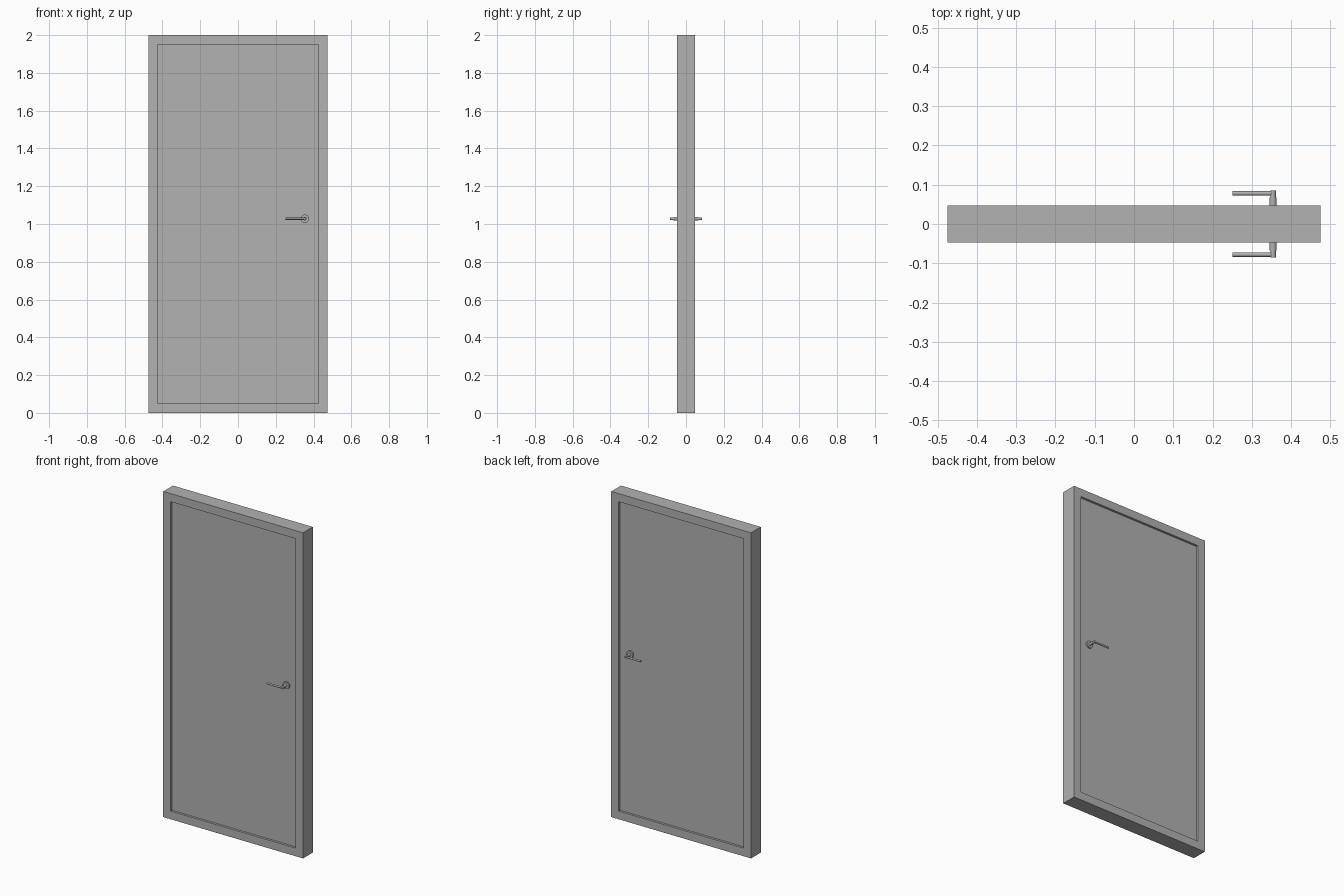
import bpy, bmesh, math
from mathutils import Matrix

cube = bpy.data.objects.get("Cube")
if cube:
    bpy.data.objects.remove(cube, do_unlink=True)

W, H, D = 0.475, 2.0, 0.047      # half width, height, half depth
BORDER, RECESS = 0.05, 0.014
KNOB_X, KNOB_Z = 0.354, 1.028

grey = bpy.data.materials.new("plain_grey")
grey.use_nodes = True
GREY = (0.445, 0.445, 0.445, 1)
grey.diffuse_color = GREY
grey.node_tree.nodes["Principled BSDF"].inputs["Base Color"].default_value = GREY


def add_object(name, bm):
    bmesh.ops.recalc_face_normals(bm, faces=bm.faces)
    mesh = bpy.data.meshes.new(name)
    bm.to_mesh(mesh)
    bm.free()
    mesh.materials.append(grey)
    obj = bpy.data.objects.new(name, mesh)
    bpy.context.collection.objects.link(obj)
    return obj


def box(name, x0, x1, half_y, z0, z1):
    bm = bmesh.new()
    size = Matrix.Diagonal((x1 - x0, 2 * half_y, z1 - z0, 1))
    place = Matrix.Translation(((x0 + x1) / 2, 0, (z0 + z1) / 2))
    bmesh.ops.create_cube(bm, size=1, matrix=place @ size)
    return add_object(name, bm)


def rod(name, centre, radius, length, axis, sides=24):
    bm = bmesh.new()
    turn = Matrix.Rotation(math.pi / 2, 4, "X" if axis == "y" else "Y")
    bmesh.ops.create_cone(bm, cap_ends=True, segments=sides, radius1=radius,
                          radius2=radius, depth=length,
                          matrix=Matrix.Translation(centre) @ turn)
    obj = add_object(name, bm)
    bpy.ops.object.select_all(action="DESELECT")
    obj.select_set(True)
    bpy.context.view_layer.objects.active = obj
    bpy.ops.object.shade_smooth_by_angle(angle=math.radians(40))
    return obj


# Frame: one closed ring made from an outer and an inner rectangle
bm = bmesh.new()
inner_w = W - BORDER
loops = []
for y in (-D, D):
    for w, z0, z1 in ((W, 0, H), (inner_w, BORDER, H - BORDER)):
        loops.append([bm.verts.new((x, y, z)) for x, z in
                      ((-w, z0), (w, z0), (w, z1), (-w, z1))])
front_out, front_in, back_out, back_in = loops
for a, b in ((front_out, front_in), (front_in, back_in),
             (back_in, back_out), (back_out, front_out)):
    for i in range(4):
        j = (i + 1) % 4
        bm.faces.new((a[i], a[j], b[j], b[i]))
add_object("door_frame", bm)

# Door leaf, set back on both sides
leaf = D - RECESS
box("door_leaf", -inner_w, inner_w, leaf, BORDER, H - BORDER)

# Lever handles, one on each side
for side, s in (("front", -1), ("back", 1)):
    def along_y(part, radius, y0, y1):
        rod(f"{side}_handle_{part}", (KNOB_X, s * (y0 + y1) / 2, KNOB_Z),
            radius, y1 - y0, "y")

    along_y("rosette", 0.022, leaf - 0.005, leaf + 0.009)
    along_y("collar", 0.009, leaf, 0.067)
    along_y("spindle", 0.007, 0.06, 0.085)
    lever_end = 0.251
    rod(f"{side}_handle_lever", ((lever_end + KNOB_X) / 2, s * 0.078, KNOB_Z),
        0.0055, KNOB_X - lever_end, "x")
